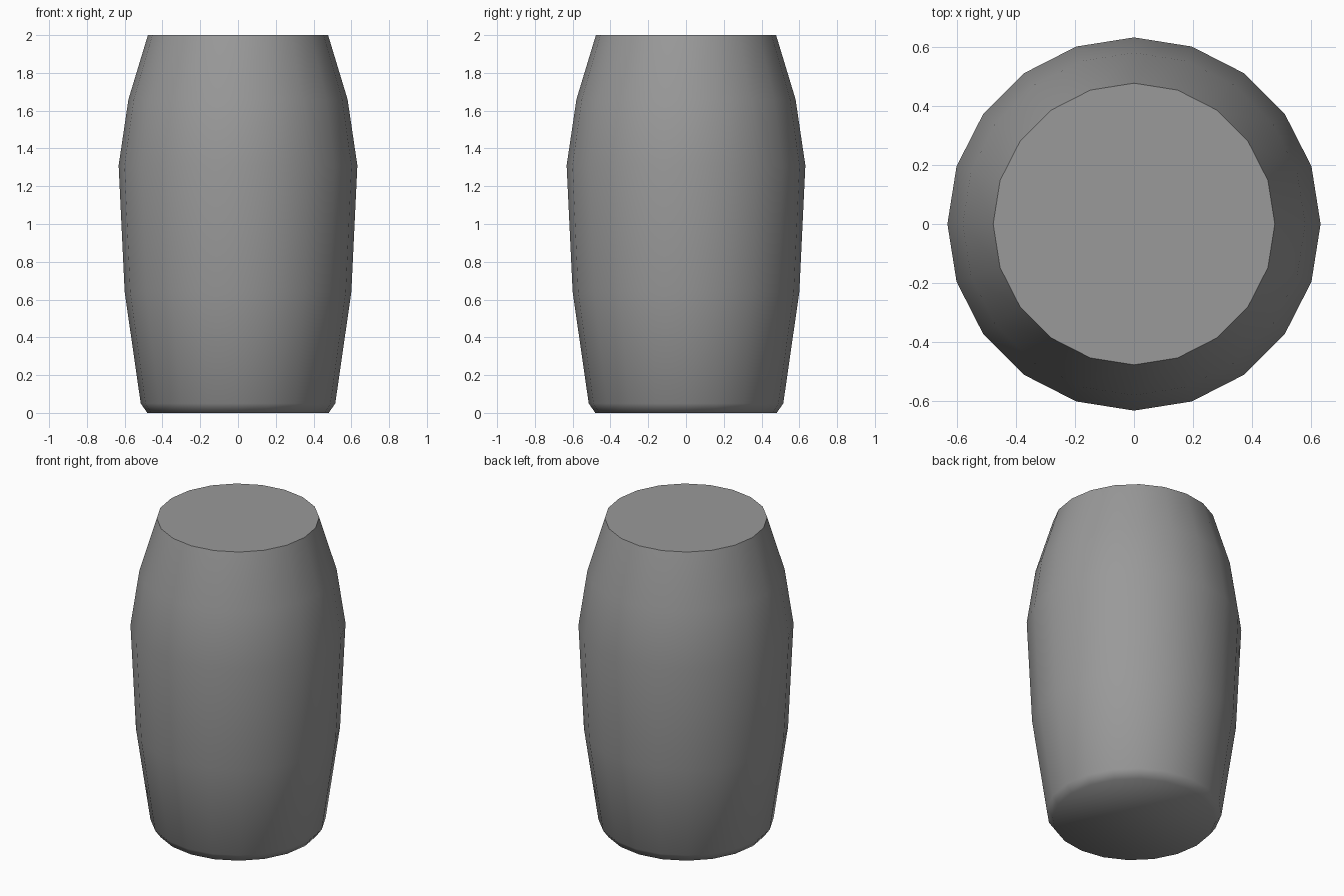
import bpy, bmesh, math

cube = bpy.data.objects.get("Cube")
if cube:
    bpy.data.objects.remove(cube, do_unlink=True)

SIDES = 20
# Barrel profile from base to rim: radius, height
PROFILE = [(0.48, 0), (0.515, 0.05), (0.6, 0.64), (0.632, 1.31), (0.58, 1.66), (0.477, 2)]

grey = bpy.data.materials.new("plain grey")
grey.use_nodes = True
colour = (0.32, 0.32, 0.32, 1)
grey.diffuse_color = colour
grey.node_tree.nodes["Principled BSDF"].inputs["Base Color"].default_value = colour

# Rings of the barrel body
bm = bmesh.new()
rings = []
for radius, height in PROFILE:
    angles = [math.tau * i / SIDES for i in range(SIDES)]
    rings.append([bm.verts.new((radius * math.cos(a), radius * math.sin(a), height)) for a in angles])

# Staves between rings
for low, high in zip(rings, rings[1:]):
    for i in range(SIDES):
        j = (i + 1) % SIDES
        bm.faces.new((low[i], low[j], high[j], high[i]))

# Rounded base and crisp flat lid
bm.faces.new(rings[0][::-1])
lid = bm.faces.new(rings[-1])
for face in bm.faces:
    face.smooth = True
for edge in lid.edges:
    edge.smooth = False

mesh = bpy.data.meshes.new("barrel_body")
bm.to_mesh(mesh)
bm.free()
mesh.materials.append(grey)
body = bpy.data.objects.new("barrel_body", mesh)
bpy.context.collection.objects.link(body)
